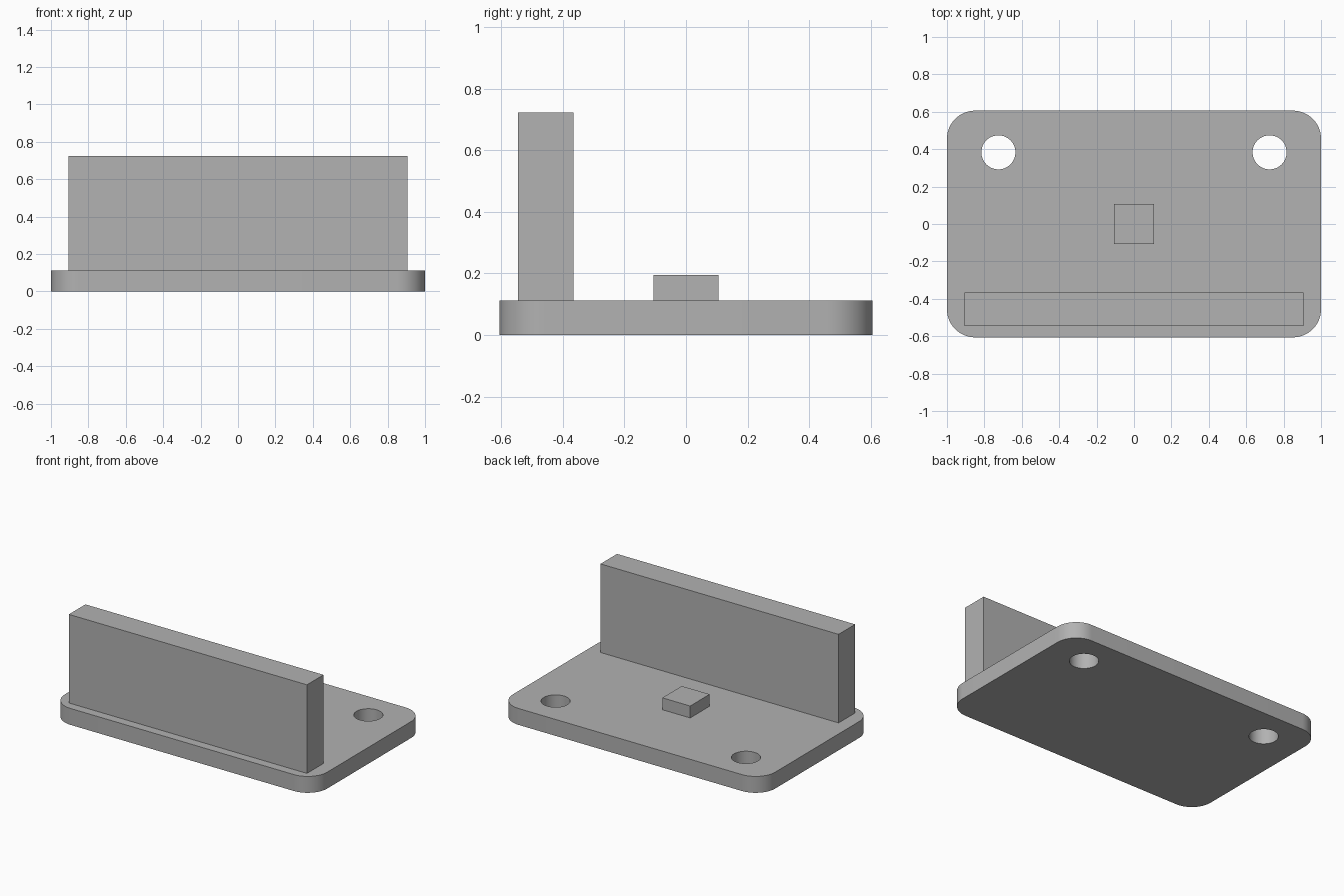
import bpy
import bmesh
from math import radians

default = bpy.data.objects.get("Cube")
if default:
    bpy.data.objects.remove(default, do_unlink=True)

grey = bpy.data.materials.new("plain grey")
grey.use_nodes = True
colour = (0.445, 0.445, 0.445, 1)
grey.diffuse_color = colour
grey.node_tree.nodes["Principled BSDF"].inputs["Base Color"].default_value = colour


def box(name, low, high, corner_radius=0):
    """Box between two corners, with optional rounded vertical edges."""
    bm = bmesh.new()
    bmesh.ops.create_cube(bm, size=1)
    for v in bm.verts:
        v.co = [h if c > 0 else l for c, l, h in zip(v.co, low, high)]
    if corner_radius:
        upright = [e for e in bm.edges
                   if abs(e.verts[0].co.z - e.verts[1].co.z) > 0.01]
        bmesh.ops.bevel(bm, geom=upright, offset=corner_radius, segments=16,
                        profile=0.5, affect='EDGES')
    mesh = bpy.data.meshes.new(name)
    bm.to_mesh(mesh)
    bm.free()
    obj = bpy.data.objects.new(name, mesh)
    bpy.context.collection.objects.link(obj)
    mesh.materials.append(grey)
    return obj


# Rounded base plate
top = 0.113
base = box("base_plate", (-1, -0.606, 0), (1, 0.606, top), 0.15)

# Two round mounting holes near the back corners
for side, x in (("left", 0.725), ("right", -0.725)):
    bpy.ops.mesh.primitive_cylinder_add(vertices=64, radius=0.091, depth=1,
                                        location=(x, 0.383, 0))
    cutter = bpy.context.object
    cutter.name = side + "_hole_cutter"
    cutter.data.materials.append(grey)
    cutter.hide_render = True
    cut = base.modifiers.new(side + "_hole", 'BOOLEAN')
    cut.operation = 'DIFFERENCE'
    cut.solver = 'EXACT'
    cut.object = cutter
    bpy.context.view_layer.objects.active = base
    bpy.ops.object.modifier_apply(modifier=cut.name)
    bpy.data.objects.remove(cutter, do_unlink=True)

# Upright wall along the front, and the small central block
box("front_wall", (-0.907, -0.545, top), (0.907, -0.365, 0.723))
box("centre_block", (-0.106, -0.106, top), (0.106, 0.106, 0.195))

# Smooth the rounded corners and hole walls, keep the rims sharp
bpy.ops.object.select_all(action='DESELECT')
base.select_set(True)
bpy.context.view_layer.objects.active = base
bpy.ops.object.shade_smooth_by_angle(angle=radians(30))
